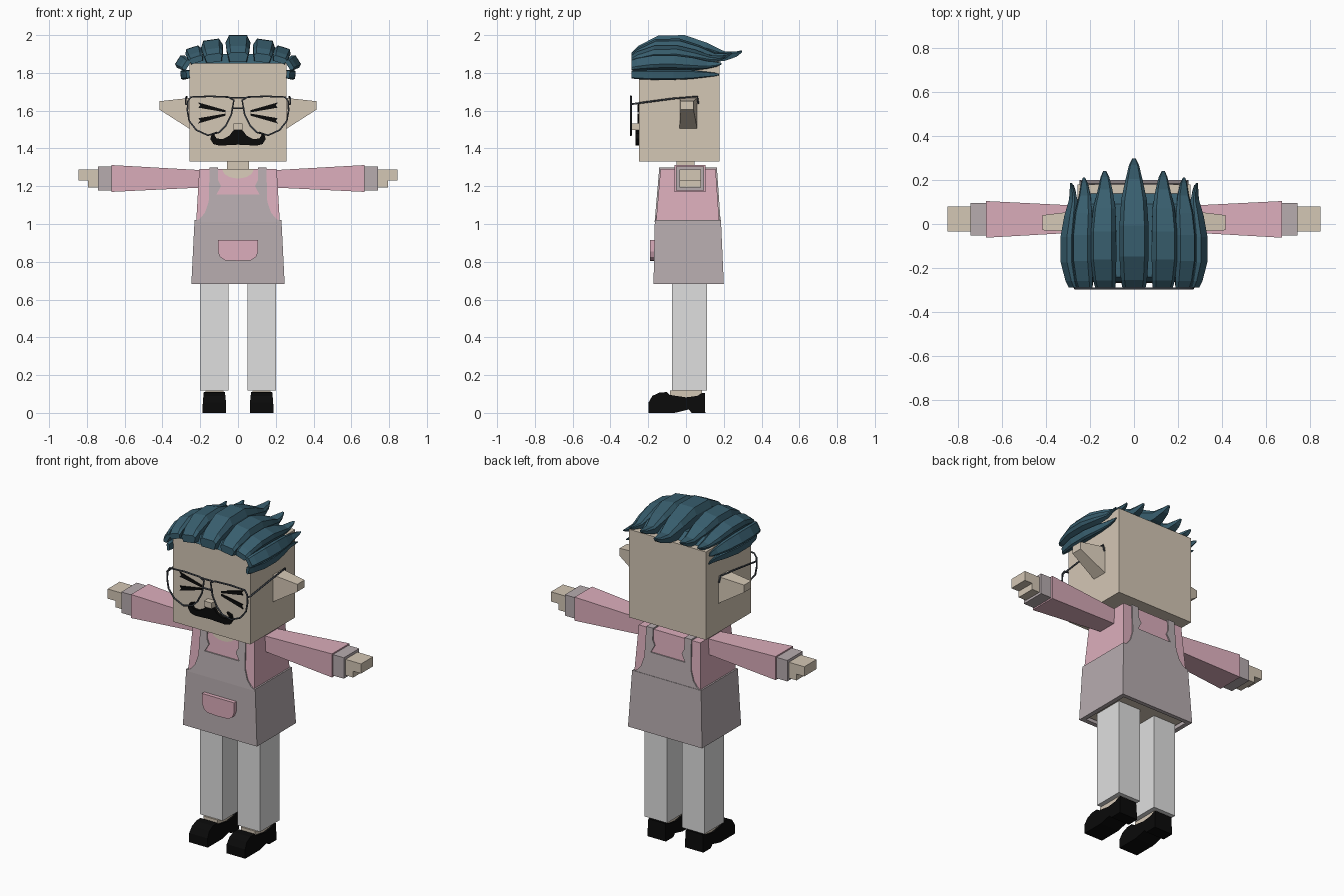
import bpy, bmesh, math

cube = bpy.data.objects.get("Cube")
if cube:
    bpy.data.objects.remove(cube, do_unlink=True)


def material(name, rgb):
    lin = [(c / 255 / 12.92) if c < 11 else ((c / 255 + 0.055) / 1.055) ** 2.4 for c in rgb]
    m = bpy.data.materials.new(name)
    m.use_nodes = True
    m.diffuse_color = (*lin, 1)
    bsdf = m.node_tree.nodes["Principled BSDF"]
    bsdf.inputs["Base Color"].default_value = (*lin, 1)
    bsdf.inputs["Roughness"].default_value = 0.8
    return m


SKIN = material("skin", (212, 199, 181))
PINK = material("pink_cloth", (220, 174, 188))
GREY = material("mauve_grey_cloth", (183, 172, 175))
WHITE = material("off_white_cloth", (223, 223, 223))
BLACK = material("black", (10, 10, 10))
TEAL = material("teal_hair", (56, 94, 110))
WIRE = material("dark_wire", (66, 72, 80))


def loft(name, rings, mat):
    """Skin a row of equal rings and cap both ends."""
    bm = bmesh.new()
    rows = [[bm.verts.new(p) for p in ring] for ring in rings]
    n = len(rows[0])
    for a, b in zip(rows, rows[1:]):
        for i in range(n):
            j = (i + 1) % n
            bm.faces.new((a[i], a[j], b[j], b[i]))
    bm.faces.new(rows[0])
    bm.faces.new(rows[-1])
    bmesh.ops.recalc_face_normals(bm, faces=bm.faces)
    mesh = bpy.data.meshes.new(name)
    bm.to_mesh(mesh)
    bm.free()
    mesh.materials.append(mat)
    ob = bpy.data.objects.new(name, mesh)
    bpy.context.collection.objects.link(ob)
    return ob


def rect_z(x, y0, y1, z):
    return [(-x, y0, z), (x, y0, z), (x, y1, z), (-x, y1, z)]


def rect_x(x, y0, y1, z0, z1):
    return [(x, y0, z0), (x, y1, z0), (x, y1, z1), (x, y0, z1)]


def box(name, x, y, z, mat):
    return loft(name, [rect_x(x[0], *y, *z), rect_x(x[1], *y, *z)], mat)


def plate(name, pts, front, back, mat):
    """Extrude an x-z outline; front and back are y values or functions of z."""
    f = front if callable(front) else lambda z: front
    b = back if callable(back) else lambda z: back
    return loft(name, [[(x, f(z), z) for x, z in pts], [(x, b(z), z) for x, z in pts]], mat)


def mirrored(half):
    return half + [(-x, z) for x, z in reversed(half) if abs(x) > 1e-6]


def wire(name, pts, closed=False):
    cu = bpy.data.curves.new(name, "CURVE")
    cu.dimensions = "3D"
    cu.bevel_depth = 0.005
    cu.bevel_resolution = 1
    sp = cu.splines.new("POLY")
    sp.points.add(len(pts) - 1)
    for p, co in zip(sp.points, pts):
        p.co = (*co, 1)
    sp.use_cyclic_u = closed
    cu.materials.append(WIRE)
    ob = bpy.data.objects.new(name, cu)
    bpy.context.collection.objects.link(ob)


# Head, neck and nose
box("head", (-0.257, 0.257), (-0.25, 0.178), (1.33, 1.86), SKIN)
box("neck", (-0.058, 0.058), (-0.05, 0.045), (1.25, 1.34), SKIN)
box("nose", (-0.025, 0.025), (-0.288, -0.25), (1.497, 1.532), SKIN)

# Shirt body, following the same taper as the bib
loft("shirt_body", [rect_z(0.222, -0.16, 0.177, 1.0), rect_z(0.205, -0.135, 0.157, 1.29)], PINK)


def shirt_front(z):
    return -0.16 + (z - 1.0) / 0.29 * 0.025


def shirt_back(z):
    return 0.177 - (z - 1.0) / 0.29 * 0.02


collar = [(0.083 * math.cos(a), 1.291 - 0.05 * math.sin(a)) for a in
          [math.pi * i / 10 for i in range(11)]]
plate("neckline", collar, lambda z: shirt_front(z) - 0.004, lambda z: shirt_front(z) + 0.01, SKIN)

# Apron: skirt with a recessed underside, bibs front and back, straps, pocket
loft("apron_skirt", [rect_z(0.22, -0.145, 0.175, 0.71), rect_z(0.22, -0.145, 0.175, 0.682),
                     rect_z(0.247, -0.172, 0.2, 0.682), rect_z(0.23, -0.165, 0.185, 1.02)], GREY)
box("hips", (-0.21, 0.21), (-0.135, 0.165), (0.695, 0.75), SKIN)
bib = mirrored([(0, 1.155), (0.115, 1.155), (0.09, 1.2), (0.105, 1.23), (0.105, 1.298), (0.15, 1.298),
                (0.155, 1.12), (0.175, 1.06), (0.2, 1.03), (0.23, 1.01), (0, 1.01)])
plate("bib_front", bib, lambda z: shirt_front(z) - 0.007, lambda z: shirt_front(z) + 0.004, GREY)
plate("bib_back", bib, lambda z: shirt_back(z) + 0.007, lambda z: shirt_back(z) - 0.004, GREY)
pocket = mirrored([(0, 0.915), (0.107, 0.915), (0.107, 0.855), (0.095, 0.825), (0.07, 0.808), (0, 0.805)])
plate("pocket", pocket, -0.19, -0.16, PINK)

# Moustache with curled tips
plate("moustache", mirrored([(0, 1.505), (0.025, 1.495), (0.045, 1.468), (0.08, 1.45), (0.112, 1.452),
                             (0.125, 1.47), (0.11, 1.49), (0.138, 1.48), (0.147, 1.45), (0.13, 1.423),
                             (0.1, 1.415), (0, 1.42)]), -0.267, -0.25, BLACK)

# Glasses bridges
for z, w in ((1.668, 0.04), (1.612, 0.035)):
    wire("glasses_bridge", [(-w, -0.292, z), (w, -0.292, z)])

for s, side in ((1, "left"), (-1, "right")):
    # Strap across the shoulder
    box(side + "_strap", (s * 0.105, s * 0.15), (-0.142, 0.163), (1.28, 1.298), GREY)

    # Squinting eye made of two tapered strokes
    for up in (1, -1):
        stroke = [(0.065, 0.003), (0.065, 0.014), (0.212, 0.056), (0.2, 0.04), (0.21, 0.028)]
        plate(side + "_eye_stroke", [(s * x, 1.588 + up * z) for x, z in stroke], -0.256, -0.249, BLACK)

    # Ear
    loft(side + "_ear", [rect_x(s * 0.25, -0.035, 0.06, 1.5, 1.668),
                         rect_x(s * 0.415, -0.028, 0.04, 1.605, 1.65)], SKIN)

    # Glasses rim, hinge and temple
    rim = [(0.25, 1.672), (0.15, 1.676), (0.05, 1.672), (0.022, 1.655), (0.035, 1.58), (0.065, 1.52),
           (0.1, 1.485), (0.16, 1.47), (0.22, 1.497), (0.258, 1.545), (0.268, 1.6), (0.265, 1.65)]
    wire(side + "_rim", [(s * x, -0.292, z) for x, z in rim], True)
    wire(side + "_temple", [(s * 0.265, -0.292, 1.632), (s * 0.277, -0.28, 1.636),
                            (s * 0.277, -0.07, 1.664), (s * 0.272, 0.06, 1.675), (s * 0.265, 0.065, 1.635)])

    # Sleeve, cuff, palm and fingers
    loft(side + "_sleeve", [rect_x(s * 0.19, -0.035, 0.08, 1.193, 1.285),
                            rect_x(s * 0.67, -0.062, 0.104, 1.17, 1.312)], PINK)
    box(side + "_cuff", (s * 0.66, s * 0.742), (-0.052, 0.095), (1.178, 1.304), GREY)
    box(side + "_palm", (s * 0.74, s * 0.793), (-0.035, 0.08), (1.192, 1.288), SKIN)
    box(side + "_fingers", (s * 0.79, s * 0.845), (-0.035, 0.08), (1.23, 1.288), SKIN)

    # Trouser leg and ankle
    box(side + "_leg", (s * 0.05, s * 0.2), (-0.075, 0.11), (0.118, 0.72), WHITE)
    box(side + "_ankle", (s * 0.078, s * 0.172), (-0.085, 0.085), (0.04, 0.119), SKIN)

    # Shoe: side profile, narrower at the top
    profile = [(-0.198, 0), (-0.198, 0.055), (-0.178, 0.09), (-0.14, 0.108), (-0.1, 0.11), (-0.085, 0.095),
               (0.0, 0.082), (0.06, 0.09), (0.085, 0.106), (0.1, 0.106), (0.102, 0), (0.03, 0),
               (0.015, 0.018), (-0.06, 0)]
    loft(side + "_shoe", [[(s * (0.125 + e * (0.062 - 0.1 * max(0, z - 0.05))), y, z) for y, z in profile]
                          for e in (-1, 1)], BLACK)

# Hair: chamfered strands swept from the fringe to pointed tips at the back
SECTION = [(-0.8, 0), (-1, 0.72), (-0.72, 1), (0.72, 1), (1, 0.72), (0.8, 0)]
# position along strand, width, thickness, lift
STATIONS = [(0, 0.8, 0.36, 0.0), (0.06, 0.9, 0.6, 0.0), (0.24, 1, 0.98, 0.0), (0.48, 1, 1, 0.0),
            (0.68, 0.88, 0.72, 0.0), (0.84, 0.58, 0.36, 0.04), (0.95, 0.34, 0.2, 0.2), (1, 0.12, 0.08, 0.36)]


def strand(name, x, z, width, height, roll, tip, s):
    c, n = math.cos(math.radians(roll)), math.sin(math.radians(roll))
    rings = []
    for t, w, h, lift in STATIONS:
        ring = []
        for u, v in SECTION:
            a, b = u * w * width, (v * h + lift) * height
            ring.append((s * (x + a * c + b * n), -0.288 + t * (tip + 0.288), z - a * n + b * c))
        rings.append(ring)
    loft(name, rings, TEAL)


strand("hair_crown", 0, 1.857, 0.066, 0.143, 0, 0.297, 1)
for s, side in ((1, "left"), (-1, "right")):
    strand(side + "_hair_upper", 0.126, 1.857, 0.058, 0.12, 8, 0.24, s)
    strand(side + "_hair_corner", 0.216, 1.855, 0.046, 0.085, 18, 0.21, s)
    strand(side + "_hair_outer", 0.264, 1.835, 0.038, 0.065, 58, 0.187, s)
    strand(side + "_hair_temple", 0.256, 1.793, 0.027, 0.048, 95, 0.176, s)
loft("hair_base", [rect_z(0.25, -0.262, 0.15, 1.85), rect_z(0.2, -0.24, 0.09, 1.9)], TEAL)
